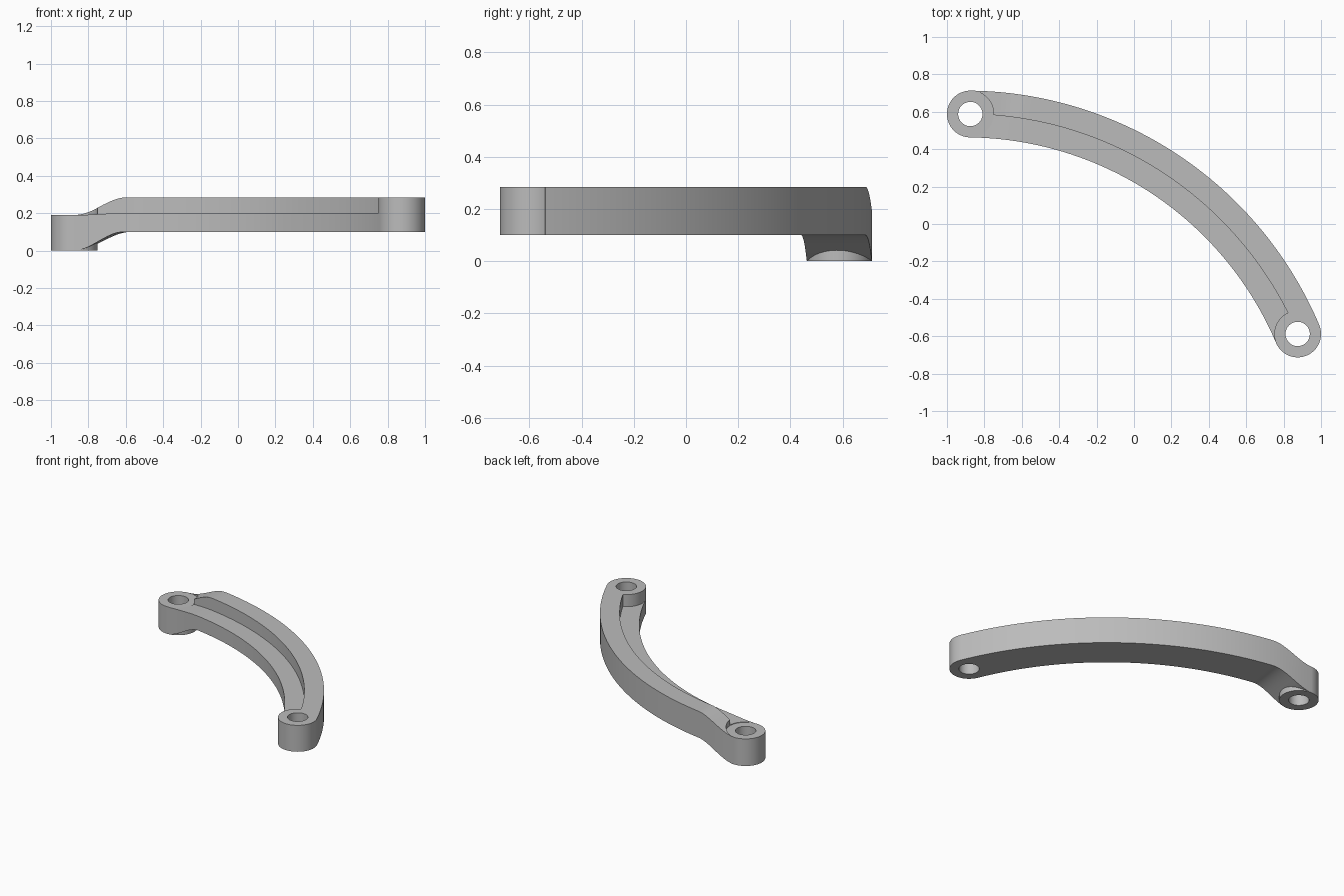
import bpy, bmesh, math
from mathutils import Vector

if "Cube" in bpy.data.objects:
    bpy.data.objects.remove(bpy.data.objects["Cube"])

grey = bpy.data.materials.new("plain_grey")
grey.use_nodes = True
grey.diffuse_color = (0.5, 0.5, 0.5, 1)
grey.node_tree.nodes["Principled BSDF"].inputs["Base Color"].default_value = (0.5, 0.5, 0.5, 1)

BOSS_R, HOLE_R, ARC_R = 0.125, 0.065, 1.93
BASE, LEDGE, TOP = 0.10, 0.20, 0.285      # heights of the raised arm
LOW_TOP = 0.19                            # top of the lowered boss
low_end = Vector((-0.875, 0.588))
high_end = -low_end


def new_object(name, bm):
    bmesh.ops.recalc_face_normals(bm, faces=bm.faces)
    mesh = bpy.data.meshes.new(name)
    bm.to_mesh(mesh)
    bm.free()
    mesh.materials.append(grey)
    obj = bpy.data.objects.new(name, mesh)
    bpy.context.collection.objects.link(obj)
    return obj


def cylinder(name, centre, radius, z0, z1):
    bm = bmesh.new()
    bmesh.ops.create_cone(bm, cap_ends=True, segments=64, radius1=radius,
                          radius2=radius, depth=z1 - z0)
    bmesh.ops.translate(bm, verts=bm.verts, vec=(centre.x, centre.y, (z0 + z1) / 2))
    return new_object(name, bm)


def combine(target, tool, operation):
    tool.hide_render = True
    mod = target.modifiers.new(operation.title(), "BOOLEAN")
    mod.operation, mod.solver, mod.object = operation, "EXACT", tool
    bpy.context.view_layer.objects.active = target
    bpy.ops.object.modifier_apply(modifier=mod.name)
    bpy.data.objects.remove(tool)


# Curved arm: a stepped section swept along an arc between the two bosses
chord = (high_end - low_end).normalized()
normal = Vector((-chord.y, chord.x))
half = low_end.length
centre = -normal * math.sqrt(ARC_R ** 2 - half ** 2)
start = math.atan2(*(low_end - centre).yx)
sweep = 2 * math.asin(half / ARC_R)
blend = 0.28 / ARC_R
angles = [blend * i / 16 for i in range(16)]
angles += [blend + (sweep - blend) * i / 64 for i in range(65)]

bm = bmesh.new()
rings = []
for a in angles:
    t = min(a / blend, 1)
    s = t * t * (3 - 2 * t)
    bottom = BASE * s
    ledge = LOW_TOP + (LEDGE - LOW_TOP) * s
    top = LOW_TOP + 0.001 + (TOP - LOW_TOP - 0.001) * s
    section = [(BOSS_R, bottom), (BOSS_R, top), (0, top),
               (0, ledge), (-BOSS_R, ledge), (-BOSS_R, bottom)]
    direction = Vector((math.cos(start - a), math.sin(start - a)))
    rings.append([bm.verts.new((*(centre + direction * (ARC_R + offset)), z))
                  for offset, z in section])
for r0, r1 in zip(rings, rings[1:]):
    for i in range(6):
        j = (i + 1) % 6
        bm.faces.new((r0[i], r0[j], r1[j], r1[i]))
bm.faces.new(rings[0])
bm.faces.new(rings[-1])
arm = new_object("curved_link_arm", bm)

# Clear the rail above the lowered boss, then add both bosses and drill them
combine(arm, cylinder("rail_cutter", low_end, BOSS_R, LOW_TOP, 0.4), "DIFFERENCE")
for end, z0, z1 in ((low_end, 0, LOW_TOP), (high_end, BASE, TOP)):
    combine(arm, cylinder("boss", end, BOSS_R, z0, z1), "UNION")
    combine(arm, cylinder("hole_cutter", end, HOLE_R, -0.1, 0.4), "DIFFERENCE")

# Smooth the curved walls and keep the edges crisp
bpy.ops.object.select_all(action="DESELECT")
arm.select_set(True)
bpy.context.view_layer.objects.active = arm
bpy.ops.object.shade_smooth_by_angle(angle=math.radians(30))
